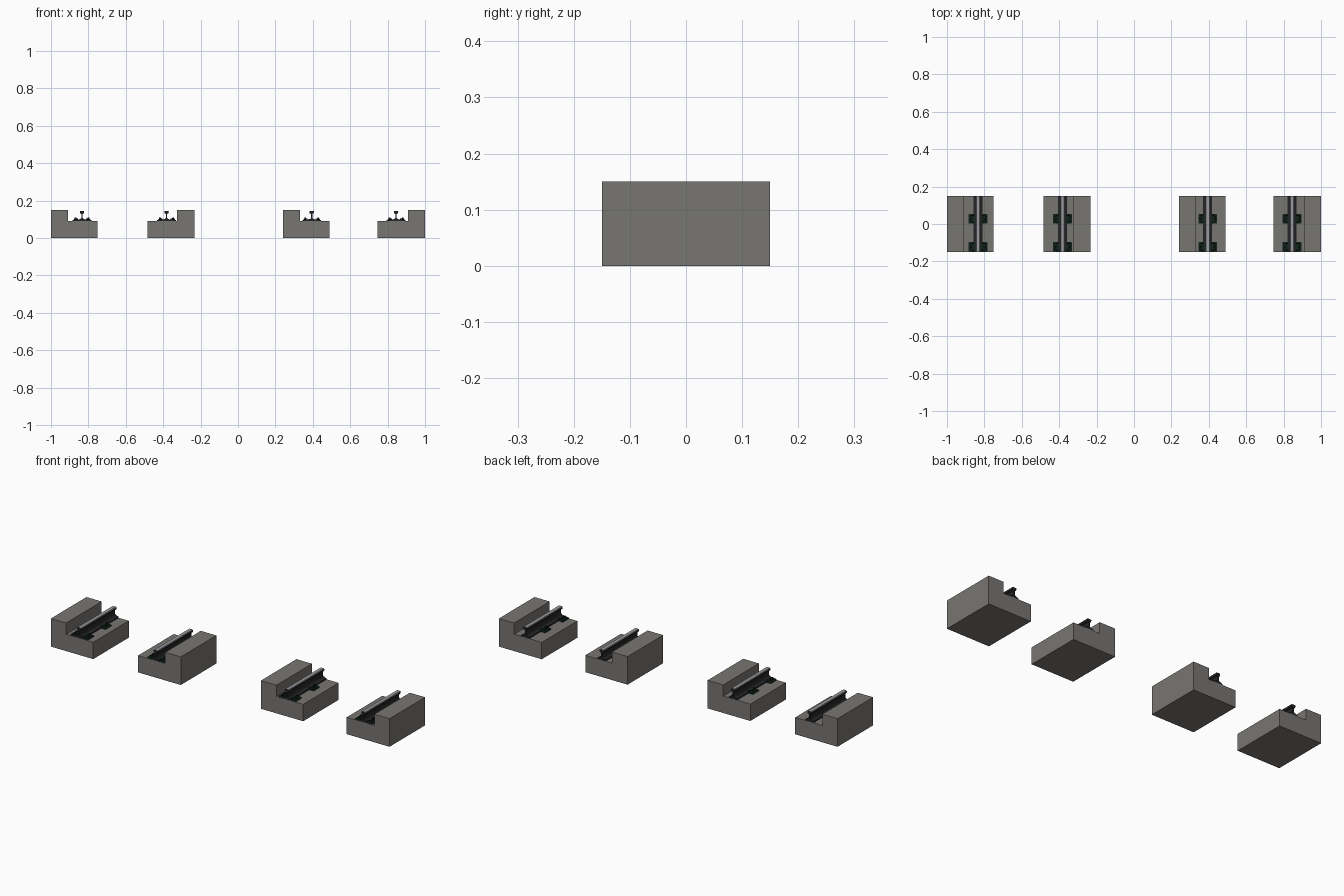
import bpy, bmesh, math
from mathutils import Vector

if "Cube" in bpy.data.objects:
    bpy.data.objects.remove(bpy.data.objects["Cube"])


def material(name, rgb):
    m = bpy.data.materials.new(name)
    m.diffuse_color = (*rgb, 1)
    m.use_nodes = True
    m.node_tree.nodes["Principled BSDF"].inputs["Base Color"].default_value = m.diffuse_color
    return m


concrete = material("concrete grey", (0.19, 0.18, 0.17))
rail_dark = material("dark rail steel", (0.018, 0.018, 0.02))
rail_top = material("worn rail steel", (0.32, 0.33, 0.35))
plate_mat = material("dark green plate", (0.006, 0.022, 0.014))
clip_mat = material("black clip steel", (0.012, 0.013, 0.013))


def extrude_profile(name, pts, y0, y1, mats):
    """Closed x-z outline extruded along y."""
    bm = bmesh.new()
    face = bm.faces.new([bm.verts.new((x, y0, z)) for x, z in pts])
    ext = bmesh.ops.extrude_face_region(bm, geom=[face])
    moved = [v for v in ext["geom"] if isinstance(v, bmesh.types.BMVert)]
    bmesh.ops.translate(bm, verts=moved, vec=(0, y1 - y0, 0))
    bmesh.ops.recalc_face_normals(bm, faces=bm.faces)
    me = bpy.data.meshes.new(name)
    bm.to_mesh(me)
    bm.free()
    for m in mats:
        me.materials.append(m)
    ob = bpy.data.objects.new(name, me)
    bpy.context.collection.objects.link(ob)
    return ob


def spring_clip(name, x, y, side, z):
    """Bent rod that presses on the rail foot."""
    cu = bpy.data.curves.new(name, "CURVE")
    cu.dimensions = "3D"
    cu.bevel_depth = 0.0025
    cu.bevel_resolution = 1
    cu.use_fill_caps = True
    path = [(0.022, -0.018, 0.011), (0.034, -0.018, 0.014), (0.043, -0.013, 0.009),
            (0.041, -0.004, 0.008), (0.030, 0, 0.011), (0.041, 0.004, 0.008),
            (0.043, 0.013, 0.009), (0.034, 0.018, 0.014), (0.022, 0.018, 0.011)]
    sp = cu.splines.new("POLY")
    sp.points.add(len(path) - 1)
    for p, (a, b, c) in zip(sp.points, path):
        p.co = (x + side * a, y + b, z + c, 1)
    cu.materials.append(clip_mat)
    ob = bpy.data.objects.new(name, cu)
    bpy.context.collection.objects.link(ob)


def bolt(name, x, y, z):
    bpy.ops.mesh.primitive_cylinder_add(vertices=6, radius=0.005, depth=0.012, location=(x, y, z))
    ob = bpy.context.object
    ob.name = name
    ob.data.materials.append(clip_mat)


LOW, TOP = 0.09, 0.15
# right half of the rail section, from the foot up to the head
half = [(0.024, 0), (0.024, 0.006), (0.006, 0.013), (0.003, 0.018), (0.003, 0.038),
        (0.011, 0.042), (0.012, 0.052), (0.009, 0.055)]

# low edge, step, raised edge, rail centre
blocks = [(-0.75, -0.91, -1.0, -0.834), (-0.485, -0.325, -0.233, -0.382),
          (0.49, 0.332, 0.24, 0.394), (0.747, 0.91, 1.0, 0.845)]

for i, (low, step, high, cx) in enumerate(blocks, 1):
    # stepped concrete support
    extrude_profile(f"concrete_block_{i}",
                    [(low, 0), (high, 0), (high, TOP), (step, TOP), (step, LOW), (low, LOW)],
                    -0.15, 0.15, [concrete])
    # rail with polished running surface
    outline = half + [(-x, z) for x, z in reversed(half)]
    rail = extrude_profile(f"rail_{i}", [(cx + x, LOW + z) for x, z in outline],
                           -0.149, 0.149, [rail_dark, rail_top])
    for p in rail.data.polygons:
        if p.normal.z > 0.6 and p.center.z > LOW + 0.05:
            p.material_index = 1
    # fastenings: sloped base plate, spring clip and bolt
    for j, y in enumerate((-0.122, 0.028), 1):
        for s, word in ((-1, "left"), (1, "right")):
            prof = [(0.018, 0), (0.05, 0), (0.05, 0.006), (0.036, 0.008), (0.018, 0.01)]
            extrude_profile(f"base_plate_{i}_{j}_{word}",
                            [(cx + s * a, LOW + b) for a, b in prof],
                            y - 0.025, y + 0.025, [plate_mat])
            spring_clip(f"spring_clip_{i}_{j}_{word}", cx + s * 0.0, y, s, LOW)
            bolt(f"clip_bolt_{i}_{j}_{word}", cx + s * 0.035, y, LOW + 0.012)
